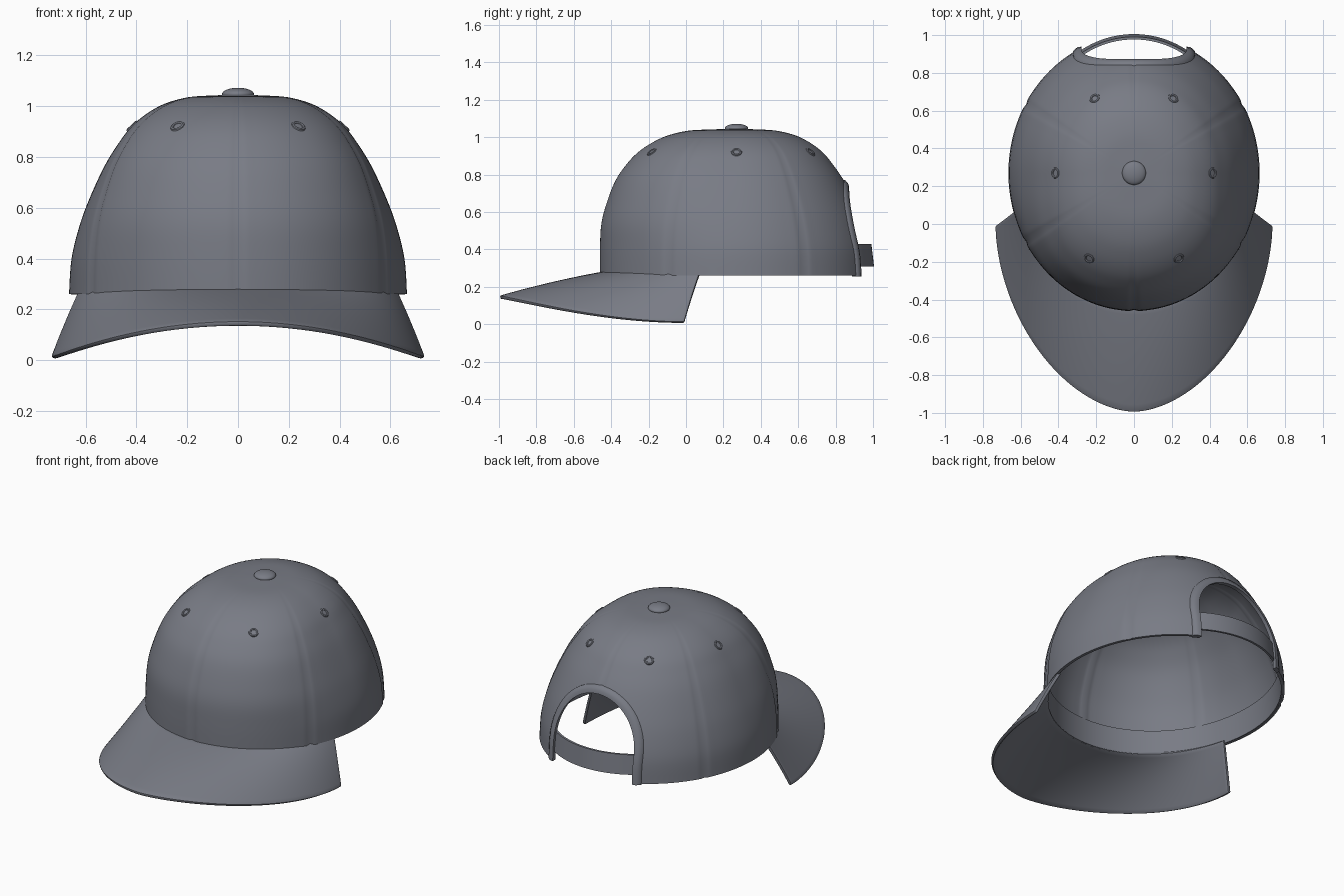
import bpy
import math
from mathutils import Vector

if "Cube" in bpy.data.objects:
    bpy.data.objects.remove(bpy.data.objects["Cube"])

cloth = bpy.data.materials.new("slate_grey_cloth")
cloth.use_nodes = True
GREY = (0.19, 0.20, 0.235, 1)
cloth.diffuse_color = GREY
cloth.node_tree.nodes["Principled BSDF"].inputs["Base Color"].default_value = GREY

CY, RX, RY = 0.27, 0.665, 0.73   # crown centre and half sizes
# Crown profile: height, radius share at sides and back, radius share at front
PROFILE = [(.26, 1, 1), (.40, .985, 1), (.535, .935, .99), (.65, .87, .95),
           (.77, .785, .885), (.86, .70, .80), (.92, .63, .72), (.97, .54, .62),
           (1.01, .43, .50), (1.035, .29, .35), (1.042, .14, .17), (1.045, 0, 0)]


def smooth_profile(points, steps):
    """Catmull-Rom curve through the profile points."""
    out = []
    for i in range(len(points) - 1):
        quad = [Vector(points[max(0, min(len(points) - 1, i + k))]) for k in (-1, 0, 1, 2)]
        a, b, c, d = quad
        for s in range(steps):
            t = s / steps
            out.append(b + (c - a) * t / 2 + (a - b * 2.5 + c * 2 - d / 2) * t * t
                       + ((b - c) * 1.5 + (d - a) / 2) * t ** 3)
    return out + [Vector(points[-1])]


RINGS = smooth_profile(PROFILE, 5)


def ring_at(z):
    for a, b in zip(RINGS, RINGS[1:]):
        if a.z is not None and a[0] <= z <= b[0]:
            return a.lerp(b, (z - a[0]) / max(b[0] - a[0], 1e-6))
    return RINGS[0]


def crown_point(angle, ring, grow=0.0, seams=False):
    w = max(0, min(1, -math.sin(angle) / 0.85))
    w = w * w * (3 - 2 * w)
    f = ring[1] * (1 - w) + ring[2] * w
    if seams:   # six pressed seams, each with a soft ridge at both sides
        d = (math.degrees(angle) % 60 - 30) / 2.2
        f *= 1 + 0.012 * (d * d - 0.7) * math.exp(-d * d)
    return Vector(((RX * f + grow) * math.cos(angle),
                   CY + (RY * f + grow) * math.sin(angle), ring[0]))


def back_point(x, z, grow):
    """Point on the back of the crown above a given x and z."""
    f = ring_at(z)[1]
    c = max(-1, min(1, x / (RX * f)))
    return Vector((x, CY + RY * f * math.sqrt(1 - c * c) + grow, z))


def finish(obj, angle=40):
    obj.data.materials.clear()
    obj.data.materials.append(cloth)
    bpy.ops.object.select_all(action='DESELECT')
    obj.select_set(True)
    bpy.context.view_layer.objects.active = obj
    bpy.ops.object.shade_smooth_by_angle(angle=math.radians(angle))
    return obj


def grid(name, rows, wrap=False, caps=False):
    """Mesh from rows of points; wrap closes each row, caps fill both ends."""
    n = len(rows[0])
    faces = [(r * n + i, r * n + (i + 1) % n, (r + 1) * n + (i + 1) % n, (r + 1) * n + i)
             for r in range(len(rows) - 1) for i in range(n if wrap else n - 1)]
    if caps:
        faces += [tuple(reversed(range(n))), tuple(range((len(rows) - 1) * n, len(rows) * n))]
    mesh = bpy.data.meshes.new(name)
    mesh.from_pydata([p for row in rows for p in row], [], faces)
    obj = bpy.data.objects.new(name, mesh)
    bpy.context.collection.objects.link(obj)
    bpy.context.view_layer.objects.active = obj
    bpy.ops.object.select_all(action='DESELECT')
    obj.select_set(True)
    bpy.ops.object.mode_set(mode='EDIT')
    bpy.ops.mesh.select_all(action='SELECT')
    bpy.ops.mesh.remove_doubles(threshold=0.0001)
    if caps:
        bpy.ops.mesh.normals_make_consistent(inside=False)
    bpy.ops.object.mode_set(mode='OBJECT')
    return obj


def apply_modifier(obj, kind, **settings):
    mod = obj.modifiers.new(kind.lower(), kind)
    for key, value in settings.items():
        setattr(mod, key, value)
    bpy.context.view_layer.objects.active = obj
    bpy.ops.object.modifier_apply(modifier=mod.name)


def arch(half_width, top, steps=32):
    """Outline of the back opening: straight legs and a round top, as x and z."""
    spring = 0.42
    legs = [0.255, 0.30, 0.34, 0.38]
    arc = [(half_width * math.cos(math.pi * i / steps),
            spring + (top - spring) * math.sin(math.pi * i / steps)) for i in range(steps + 1)]
    return ([(half_width, z) for z in legs] + arc
            + [(-half_width, z) for z in reversed(legs)])


def band(name, start, end, low, high, outer, thick, tuck=0.0, steps=64):
    """Flat strip that follows the crown between two angles."""
    rows = []
    for i in range(steps + 1):
        t = i / steps
        a = math.radians(start + (end - start) * t)
        g = outer - tuck * (2 * t - 1) ** 2
        rows.append([crown_point(a, ring_at(z), grow) for z, grow in
                     ((low, g), (high, g), (high, g - thick), (low, g - thick))])
    return finish(grid(name, rows, wrap=True, caps=True))


# Crown shell with the arched opening at the back
SEG = 180
crown = grid("crown", [[crown_point(math.tau * i / SEG, ring, seams=True) for i in range(SEG)]
                       for ring in RINGS], wrap=True)
apply_modifier(crown, 'SOLIDIFY', thickness=0.012, offset=-1)
outline = arch(0.285, 0.735)
outline = [(x, z - 0.1 if z < 0.26 else z) for x, z in outline]
cutter = grid("opening_cutter", [[(x, y, z) for x, z in outline] for y in (0.5, 1.3)],
              wrap=True, caps=True)
apply_modifier(crown, 'BOOLEAN', object=cutter, operation='DIFFERENCE', solver='EXACT')
bpy.data.objects.remove(cutter)
finish(crown)

# Binding tape around the opening
tape_rows = []
for (xi, zi), (xo, zo) in zip(arch(0.278, 0.728), arch(0.322, 0.772)):
    xm, zm = (xi + xo) / 2, (zi + zo) / 2
    tape_rows.append([back_point(xi, zi, -0.020), back_point(xi, zi, 0.006),
                      back_point(xm, zm, 0.014), back_point(xo, zo, 0.008),
                      back_point(xo, zo, -0.020)])
finish(grid("opening_binding", tape_rows, wrap=True, caps=True), 50)

# Inner sweatband and rear strap
band("sweatband", 117, 423, 0.262, 0.42, -0.012, 0.008, steps=120)
band("rear_strap", 60, 120, 0.31, 0.43, 0.008, 0.014, tuck=0.022)

# Curved brim, ruled from the crown edge to the outer edge
brim_rows = []
SPAN, DEPTH = 96, 14
for i in range(SPAN + 1):
    u = i / SPAN
    a = math.radians(-16 - 148 * u)
    inner = Vector((RX * 0.975 * math.cos(a), CY + RY * 0.975 * math.sin(a), 0.282))
    c, s = math.cos(math.pi * u), math.sin(math.pi * u)
    x = 0.735 * math.copysign(abs(c) ** 1.11, c)
    outer = Vector((x, -0.01 - 0.985 * max(s, 0) ** 1.11, 0.153 - 0.26 * x * x))
    row = []
    for j in range(DEPTH + 1):
        t = j / DEPTH
        p = inner.lerp(outer, t)
        p.z += 0.03 * t * (1 - t)
        row.append(p)
    brim_rows.append(row)
brim = grid("brim", brim_rows)
# thickness goes below the top face
down = 1 if brim.data.polygons[SPAN * DEPTH // 2].normal.z > 0 else -1
apply_modifier(brim, 'SOLIDIFY', thickness=0.02, offset=-down)
apply_modifier(brim, 'BEVEL', width=0.006, segments=2, limit_method='ANGLE',
               angle_limit=math.radians(50))
if down < 0:
    bpy.ops.object.select_all(action='DESELECT')
    brim.select_set(True)
    bpy.ops.object.mode_set(mode='EDIT')
    bpy.ops.mesh.select_all(action='SELECT')
    bpy.ops.mesh.normals_make_consistent(inside=False)
    bpy.ops.object.mode_set(mode='OBJECT')
finish(brim)

# Top button
bpy.ops.mesh.primitive_uv_sphere_add(segments=32, ring_count=16, radius=1,
                                     location=(0, CY, 1.047))
button = bpy.context.object
button.name = "top_button"
button.scale = (0.063, 0.063, 0.025)
finish(button)

# Six stitched eyelets, one per panel
for k in range(6):
    a = math.radians(60 * k)
    ring = ring_at(0.922)
    p = crown_point(a, ring)
    side = crown_point(a + 0.02, ring) - p
    rise = crown_point(a, ring_at(0.945)) - p
    normal = side.cross(rise).normalized()
    bpy.ops.mesh.primitive_torus_add(major_radius=0.022, minor_radius=0.008,
                                     major_segments=24, minor_segments=8,
                                     location=p - normal * 0.003)
    eyelet = bpy.context.object
    eyelet.name = f"eyelet_{k + 1}"
    eyelet.rotation_euler = normal.to_track_quat('Z', 'Y').to_euler()
    finish(eyelet)
